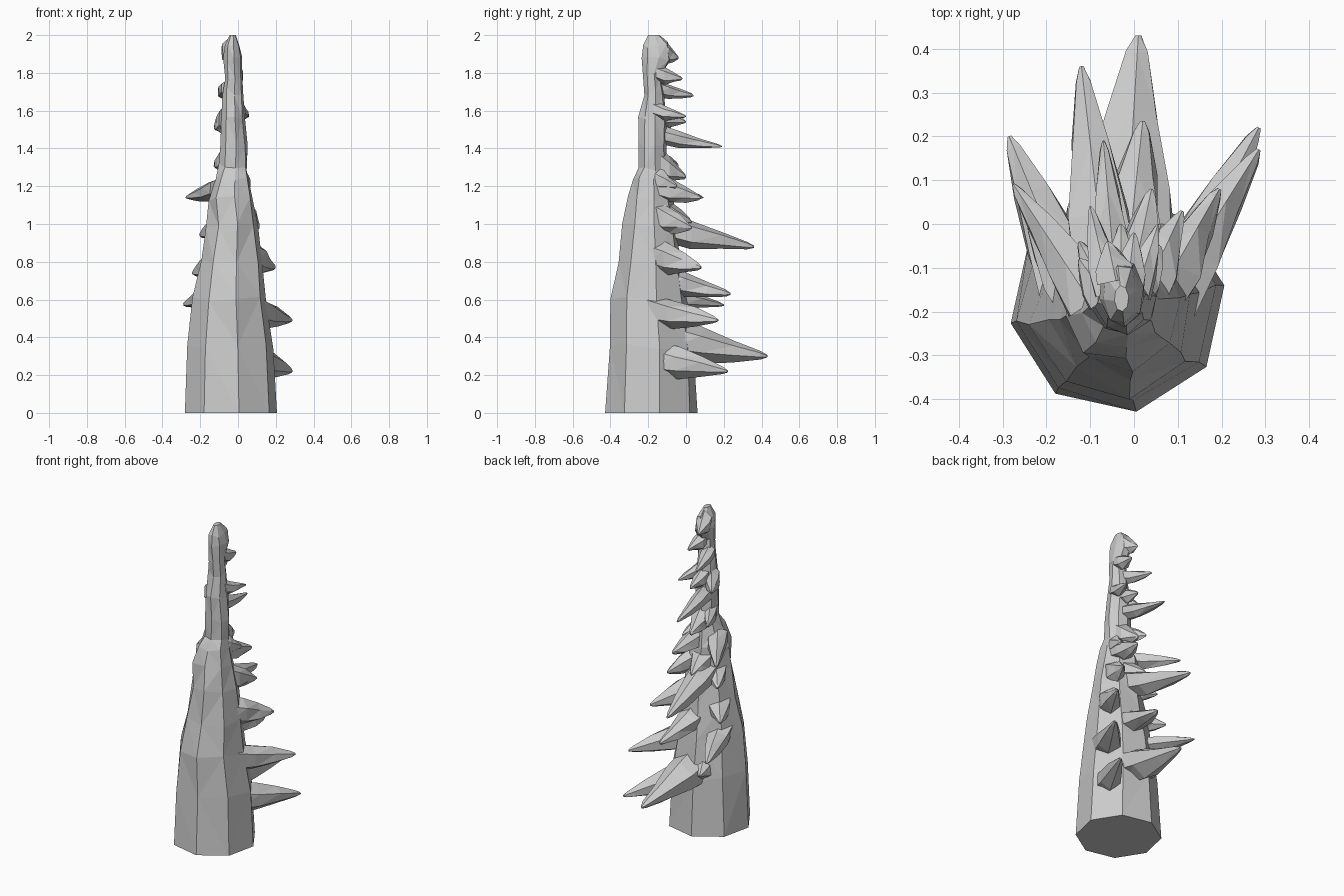
import bpy, bmesh, math, random
from mathutils import Vector

random.seed(4)

# trunk sections: z, left x, right x, front y, back y
SECTIONS = [
    (0.00, -0.285, 0.21, -0.432, 0.065),
    (0.35, -0.265, 0.185, -0.41, 0.05),
    (0.60, -0.235, 0.145, -0.395, 0.01),
    (0.80, -0.205, 0.13, -0.36, -0.02),
    (1.00, -0.165, 0.11, -0.335, -0.05),
    (1.13, -0.165, 0.085, -0.31, -0.07),
    (1.25, -0.125, 0.06, -0.285, -0.09),
    (1.30, -0.105, 0.05, -0.25, -0.10),
    (1.42, -0.10, 0.055, -0.255, -0.10),
    (1.55, -0.09, 0.035, -0.25, -0.105),
    (1.70, -0.08, 0.025, -0.22, -0.12),
    (1.79, -0.07, 0.02, -0.225, -0.13),
    (1.88, -0.08, 0.02, -0.235, -0.08),
    (1.95, -0.07, 0.01, -0.23, -0.09),
    (2.00, -0.045, -0.012, -0.20, -0.14),
]


def section_at(z):
    for a, b in zip(SECTIONS, SECTIONS[1:]):
        if z <= b[0]:
            t = (z - a[0]) / (b[0] - a[0])
            return [p + (q - p) * t for p, q in zip(a, b)]
    return SECTIONS[-1]


def loft(name, rings):
    bm = bmesh.new()
    loops = [[bm.verts.new(p) for p in r] for r in rings]
    n = len(loops[0])
    for a, b in zip(loops, loops[1:]):
        for i in range(n):
            j = (i + 1) % n
            bm.faces.new((a[i], a[j], b[j], b[i]))
    bm.faces.new(loops[0][::-1])
    bm.faces.new(loops[-1])
    bmesh.ops.recalc_face_normals(bm, faces=bm.faces)
    bmesh.ops.triangulate(bm, faces=bm.faces)
    me = bpy.data.meshes.new(name)
    bm.to_mesh(me)
    bm.free()
    ob = bpy.data.objects.new(name, me)
    bpy.context.collection.objects.link(ob)
    return ob


# faceted tapering trunk
rings = []
for k, (z, x0, x1, y0, y1) in enumerate(SECTIONS):
    ring = []
    for i in range(8):
        a = math.radians(10 + 45 * i)
        edge = k in (0, len(SECTIONS) - 1)
        j = 0 if edge else 0.04 + 0.04 * z / 2
        s = 1 + random.uniform(-j, j)
        dz = 0 if edge else random.uniform(-0.02, 0.02)
        ring.append(((x0 + x1) / 2 + (x1 - x0) / 2 * math.cos(a) * s,
                     (y0 + y1) / 2 + (y1 - y0) / 2 * math.sin(a) * s, z + dz))
    rings.append(ring)
loft("trunk", rings)


# drooping branch: flared six-sided spike from inside the trunk to a blunt tip,
# side branches are rooted on the flank so that they sweep backward
def branch(name, tip, rise, width, height):
    tip = Vector(tip)
    z = min(tip.z + rise, 1.95)
    _, x0, x1, y0, y1 = section_at(z)
    cx, cy, hw, hd = (x0 + x1) / 2, (y0 + y1) / 2, (x1 - x0) / 2, (y1 - y0) / 2
    f = max(-1, min(1, (tip.x - cx) / (hw * 1.5)))
    root = Vector((cx + f * hw * 0.55, cy + (1 - abs(f)) * hd * 0.45 + 0.01, z))
    d = Vector((tip.x - root.x, tip.y - root.y, 0)).normalized()
    side = Vector((-d.y, d.x, 0))
    rings = []
    for t, s, lift in ((0, 1.25, 0.012), (0.33, 1.1, 0), (0.66, 0.68, 0),
                       (0.93, 0.27, 0), (1, 0.08, 0)):
        p = root.lerp(tip, t) + Vector((0, 0, lift))
        ring = []
        for i in range(6):
            a = math.radians(30 + 60 * i)
            r = s * random.uniform(0.85, 1.15)
            ring.append(p + side * math.cos(a) * r * width / 2
                        + Vector((0, 0, math.sin(a) * r * height / 2)))
        rings.append(ring)
    loft(name, rings)


# tip x, y, z, rise of root above tip, width, height
BRANCHES = [
    (0.285, 0.22, 0.22, 0.06, 0.13, 0.15),
    (0.01, 0.43, 0.30, 0.09, 0.20, 0.17),
    (0.285, 0.17, 0.49, 0.05, 0.13, 0.14),
    (-0.285, 0.20, 0.57, 0.05, 0.13, 0.10),
    (0.02, 0.235, 0.63, 0.07, 0.14, 0.13),
    (0.195, 0.08, 0.77, 0.06, 0.12, 0.15),
    (-0.12, 0.36, 0.88, 0.10, 0.13, 0.14),
    (0.11, 0.03, 0.98, 0.07, 0.10, 0.14),
    (-0.275, 0.09, 1.14, 0.04, 0.10, 0.09),
    (-0.07, 0.19, 1.41, 0.05, 0.08, 0.08),
    (0.055, 0.00, 1.57, 0.03, 0.06, 0.07),
]
# short stubs between the long branches
STUBS = [
    (-0.14, 0.06, 0.40, 0.03, 0.14, 0.16),
    (-0.24, 0.00, 0.74, 0.04, 0.12, 0.12),
    (-0.20, -0.03, 0.94, 0.04, 0.10, 0.11),
    (0.04, 0.08, 1.14, 0.05, 0.10, 0.12),
    (-0.06, 0.03, 1.01, 0.07, 0.13, 0.12),
    (-0.03, 0.00, 1.25, 0.06, 0.10, 0.12),
    (0.06, -0.05, 1.20, 0.04, 0.09, 0.11),
    (-0.125, -0.04, 1.31, 0.03, 0.07, 0.10),
    (-0.125, -0.08, 1.51, 0.04, 0.08, 0.11),
    (-0.03, 0.00, 1.54, 0.03, 0.07, 0.08),
    (-0.10, 0.04, 1.68, 0.03, 0.07, 0.08),
    (0.00, -0.02, 1.77, 0.02, 0.07, 0.08),
    (-0.06, -0.04, 1.88, 0.03, 0.08, 0.10),
]
for kind, table in (("branch", BRANCHES), ("stub", STUBS)):
    for i, (x, y, z, rise, w, h) in enumerate(table):
        branch(f"{kind}_{i + 1}", (x, y, z), rise, w, h)
